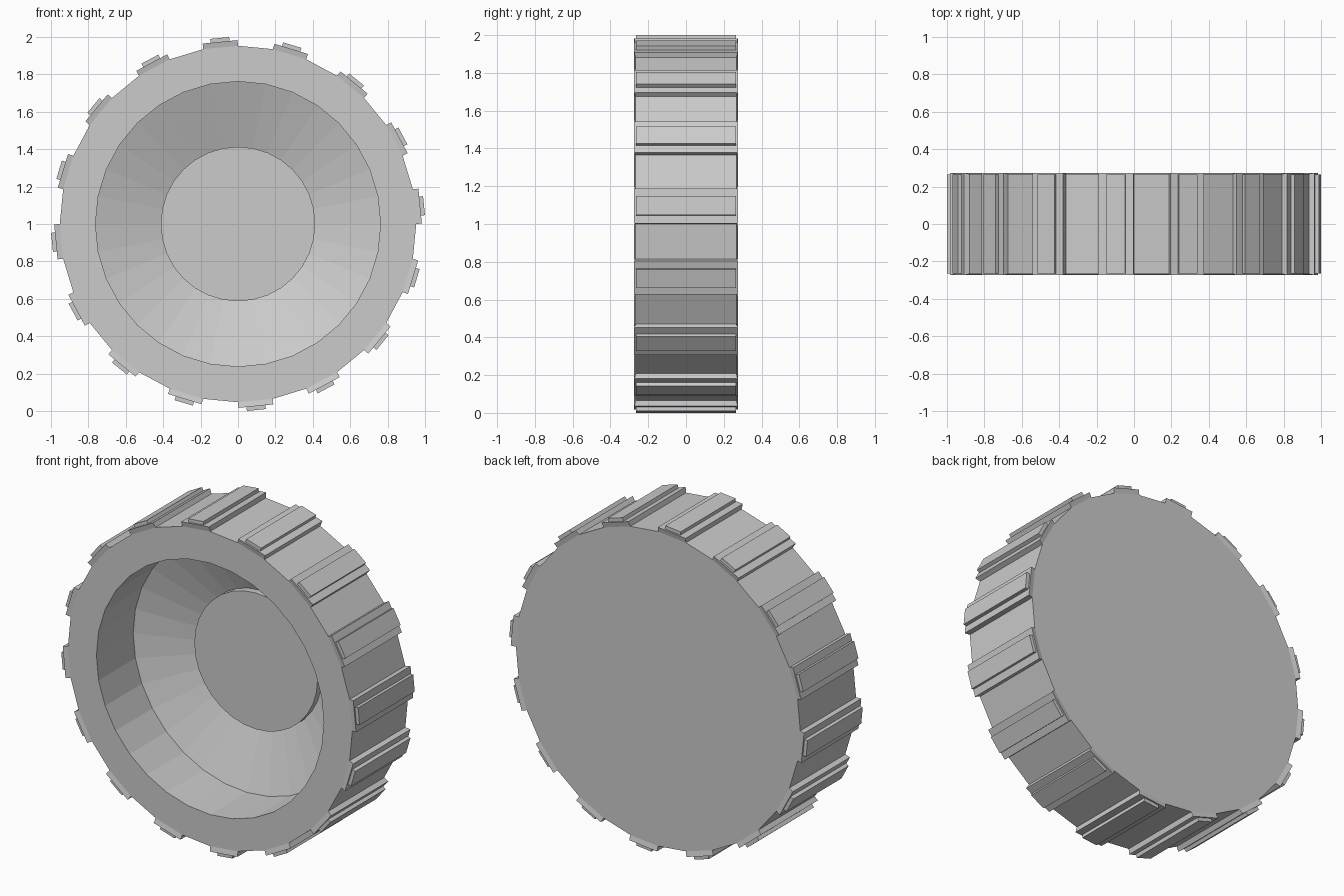
import bpy, bmesh, math
from mathutils import Vector

if "Cube" in bpy.data.objects:
    bpy.data.objects.remove(bpy.data.objects["Cube"])

SIDES = 32
STEP = 2 * math.pi / SIDES
R, W = 0.953, 0.267          # tyre radius and half width


def finish(bm, name):
    bmesh.ops.recalc_face_normals(bm, faces=bm.faces)
    me = bpy.data.meshes.new(name)
    bm.to_mesh(me)
    bm.free()
    ob = bpy.data.objects.new(name, me)
    ob.location.z = 1.0
    bpy.context.collection.objects.link(ob)
    return ob


def lathe(name, profile):
    """Revolve (radius, y) points around the y axis and cap both ends."""
    bm = bmesh.new()
    rings = [[bm.verts.new((r * math.cos(i * STEP), y, r * math.sin(i * STEP)))
              for i in range(SIDES)] for r, y in profile]
    for a, b in zip(rings, rings[1:]):
        for i in range(SIDES):
            j = (i + 1) % SIDES
            bm.faces.new((a[i], a[j], b[j], b[i]))
    bm.faces.new(rings[0])
    bm.faces.new(rings[-1])
    return finish(bm, name)


# Tyre body with dished front recess and flat back
lathe("tyre_body", [(0.413, 0.215), (0.762, 0.085), (0.762, -W), (R, -W), (R, W)])

# Hub disc standing slightly proud of the dish
lathe("hub", [(0.413, 0.172), (0.413, 0.22)])

# Stepped tread blocks on every second facet, flaring slightly past the body
bm = bmesh.new()
apothem = R * math.cos(STEP / 2)
half = R * math.sin(STEP / 2)
# (distance from axle, half width, half length) of each level
levels = [(apothem, half, W), (apothem + 0.03, half, 0.274),
          (apothem + 0.03, 0.051, 0.264), (apothem + 0.051, 0.051, 0.264)]
for k in range(0, SIDES, 2):
    ang = (k + 0.5) * STEP
    out = Vector((math.cos(ang), 0, math.sin(ang)))
    side = Vector((-math.sin(ang), 0, math.cos(ang)))
    loops = []
    for d, w, l in levels:
        loops.append([bm.verts.new(out * d + side * (w * s) + Vector((0, l * t, 0)))
                      for s, t in ((-1, -1), (1, -1), (1, 1), (-1, 1))])
    for a, b in zip(loops, loops[1:]):
        for i in range(4):
            j = (i + 1) % 4
            bm.faces.new((a[i], a[j], b[j], b[i]))
    bm.faces.new(loops[0])
    bm.faces.new(loops[-1])
finish(bm, "tread_blocks")
